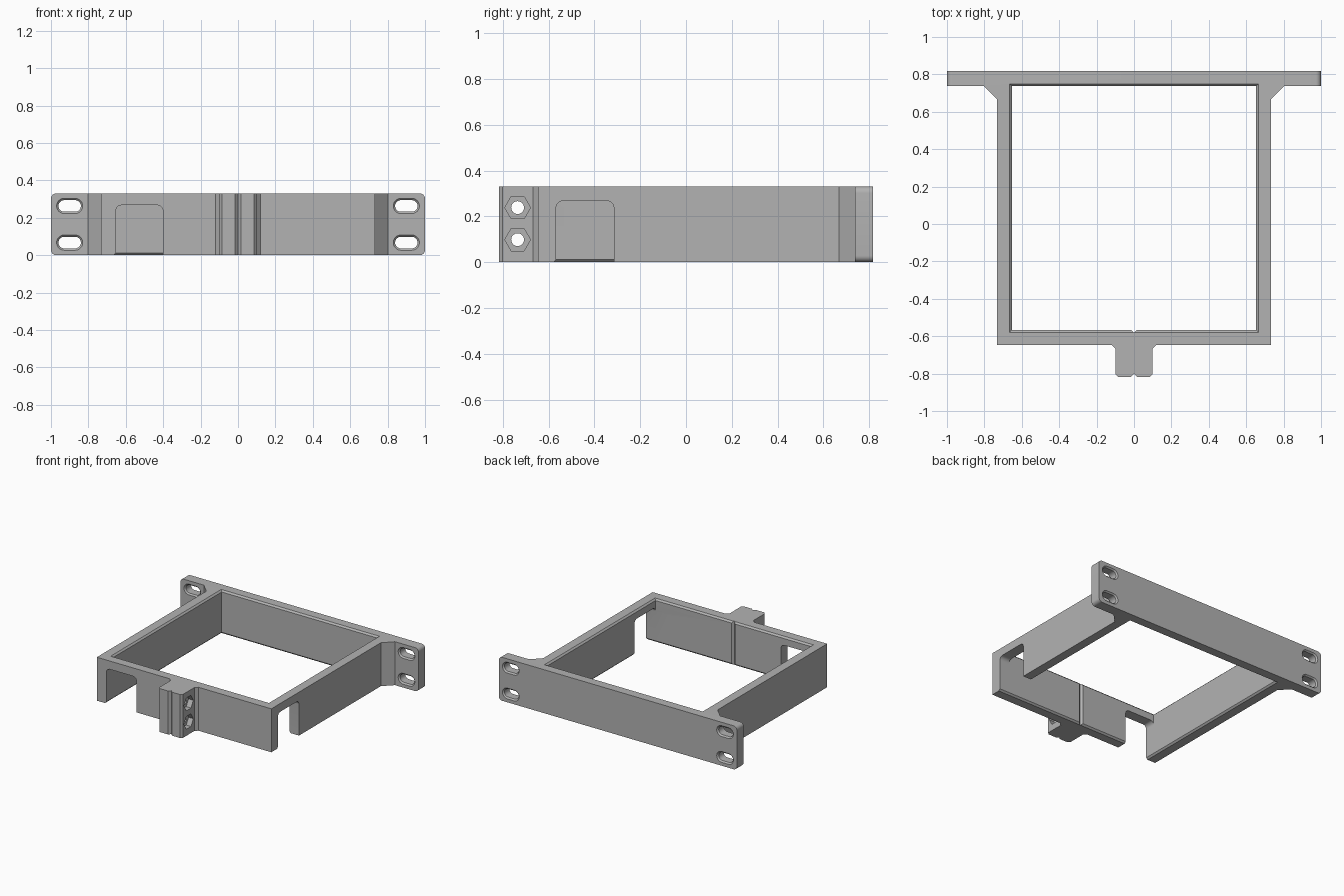
import bpy, bmesh, math

cube = bpy.data.objects.get("Cube")
if cube:
    bpy.data.objects.remove(cube, do_unlink=True)

H = 0.33                      # height of the frame
IN, WALL, CH = 0.653, 0.08, 0.012   # inner half width, wall, chamfer
Y0, Y1 = -0.567, 0.737        # inner front and back faces
BACK = Y1 + WALL

grey = bpy.data.materials.new("plain grey")
grey.use_nodes = True
colour = (0.45, 0.45, 0.45, 1)
grey.diffuse_color = colour
grey.node_tree.nodes["Principled BSDF"].inputs["Base Color"].default_value = colour


def loft(name, axis, sections):
    """Solid through outlines, each given as (level along axis, 2D points)."""
    place = {"x": lambda u, v, w: (w, u, v),
             "y": lambda u, v, w: (u, w, v),
             "z": lambda u, v, w: (u, v, w)}[axis]
    bm = bmesh.new()
    rings = [[bm.verts.new(place(u, v, w)) for u, v in pts] for w, pts in sections]
    n = len(rings[0])
    for a, b in zip(rings, rings[1:]):
        for i in range(n):
            j = (i + 1) % n
            bm.faces.new((a[i], a[j], b[j], b[i]))
    bm.faces.new(rings[0])
    bm.faces.new(rings[-1])
    bmesh.ops.remove_doubles(bm, verts=bm.verts, dist=1e-5)
    bmesh.ops.recalc_face_normals(bm, faces=bm.faces)
    mesh = bpy.data.meshes.new(name)
    bm.to_mesh(mesh)
    bm.free()
    mesh.materials.append(grey)
    obj = bpy.data.objects.new(name, mesh)
    bpy.context.collection.objects.link(obj)
    return obj


def prism(name, axis, lo, hi, pts):
    return loft(name, axis, [(lo, pts), (hi, pts)])


def arc(cx, cy, r, start, steps=8):
    """Quarter turn of points, counter-clockwise from start degrees."""
    return [(cx + r * math.cos(math.radians(start + 90 * i / steps)),
             cy + r * math.sin(math.radians(start + 90 * i / steps)))
            for i in range(steps + 1)]


def round_rect(cx, cy, hw, hh, r):
    dx, dy = hw - r, hh - r
    return (arc(cx + dx, cy + dy, r, 0) + arc(cx - dx, cy + dy, r, 90)
            + arc(cx - dx, cy - dy, r, 180) + arc(cx + dx, cy - dy, r, 270))


def combine(target, cutter, operation="DIFFERENCE"):
    cutter.hide_render = True
    mod = target.modifiers.new("cut", "BOOLEAN")
    mod.object, mod.operation, mod.solver = cutter, operation, "EXACT"
    bpy.context.view_layer.objects.active = target
    bpy.ops.object.modifier_apply(modifier=mod.name)
    bpy.data.objects.remove(cutter, do_unlink=True)


# Plan outline: clamp lugs, side walls, gussets and mounting ears
half = [(0, -0.80), (0.017, -0.817), (0.086, -0.817), (0.10, -0.802),
        (0.10, -0.667), (0.12, Y0 - WALL), (IN + WALL, Y0 - WALL),
        (IN + WALL, Y1 - 0.07), (IN + WALL + 0.07, Y1), (1.05, Y1), (1.05, BACK)]
outline = half + [(-x, y) for x, y in reversed(half[1:])]
frame = prism("mounting_frame", "z", -0.1, H + 0.1, outline)

# Trim to height, with rounded ear corners
combine(frame, prism("envelope", "y", -1, 1, round_rect(0, H / 2, 1, H / 2, 0.028)),
        "INTERSECT")


# Square opening, chamfered at top and bottom
def square(o):
    return [(-IN - o, Y0 - o), (IN + o, Y0 - o), (IN + o, Y1 + o), (-IN - o, Y1 + o)]


levels = [(-CH, 2 * CH), (CH, 0), (H - CH, 0), (H + CH, 2 * CH)]
combine(frame, loft("opening", "z", [(z, square(o)) for z, o in levels]))

# Groove where the two clamp halves meet, inside
combine(frame, prism("groove", "z", -0.1, H + 0.1,
                     [(0, Y0 - 0.015), (0.03, Y0 + 0.015), (-0.03, Y0 + 0.015)]))


# Cable cutouts in the front and left walls, open at the bottom
def notch(edge):
    r, w, top = 0.03, 0.252, 0.267
    return ([(edge - 2 * CH, -CH), (edge + w, -CH)]
            + arc(edge + w - r, top - r, r, 0) + arc(edge + r, top - r, r, 90)
            + [(edge, CH)])


combine(frame, prism("front_cutout", "y", Y0 - 0.15, Y0 + 0.1, notch(-IN)))
combine(frame, prism("side_cutout", "x", IN - 0.1, IN + 0.15, notch(Y0)))

# Mounting slots with chamfered rims
for x in (-0.9, 0.9):
    for z in (0.067, H - 0.067):
        def slot(o):
            return round_rect(x, z, 0.06 + o, 0.031 + o, 0.031 + o)
        rims = [(Y1 - 0.01, 0.02), (Y1 + 0.01, 0), (BACK - 0.01, 0), (BACK + 0.01, 0.02)]
        combine(frame, loft("slot", "y", [(y, slot(o)) for y, o in rims]))

# Clamp bolt holes with hexagonal nut pockets
for z in (0.098, 0.238):
    y, r = -0.735, 0.056
    combine(frame, prism("bolt_hole", "x", -0.2, 0.2, round_rect(y, z, r / 2, r / 2, r / 2)))
    hexagon = [(y + r * math.cos(math.pi * i / 3), z + r * math.sin(math.pi * i / 3))
               for i in range(6)]
    combine(frame, prism("nut_pocket", "x", 0.06, 0.2, hexagon))

bpy.ops.object.select_all(action="DESELECT")
frame.select_set(True)
bpy.context.view_layer.objects.active = frame
bpy.ops.object.shade_smooth_by_angle(angle=math.radians(25))
